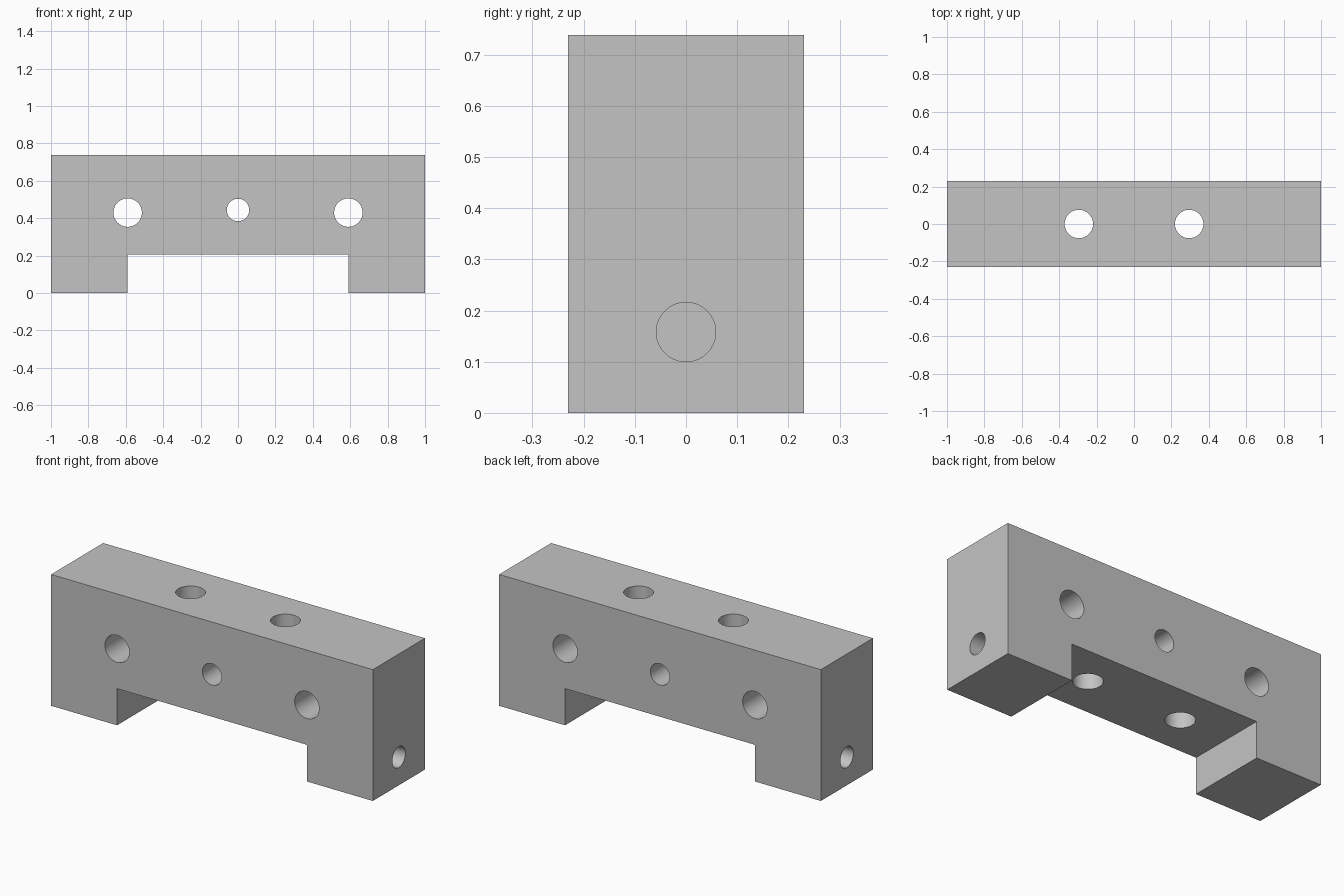
import bpy, bmesh
from math import pi, radians
from mathutils import Matrix, Vector

cube = bpy.data.objects.get("Cube")
if cube:
    bpy.data.objects.remove(cube, do_unlink=True)

HEIGHT, HALF_DEPTH = 0.738, 0.231
SLOT_X, SLOT_Z = 0.59, 0.206

grey = bpy.data.materials.new("plain grey")
grey.use_nodes = True
colour = (0.55, 0.55, 0.55, 1)
grey.diffuse_color = colour
grey.node_tree.nodes["Principled BSDF"].inputs["Base Color"].default_value = colour


def make_object(name, bm):
    bmesh.ops.recalc_face_normals(bm, faces=bm.faces)
    mesh = bpy.data.meshes.new(name)
    bm.to_mesh(mesh)
    bm.free()
    mesh.materials.append(grey)
    obj = bpy.data.objects.new(name, mesh)
    bpy.context.collection.objects.link(obj)
    return obj


def drill(bm, centre, axis, radius, length):
    turn = Vector((0, 0, 1)).rotation_difference(Vector(axis)).to_matrix().to_4x4()
    bmesh.ops.create_cone(bm, cap_ends=True, segments=64, radius1=radius, radius2=radius,
                          depth=length, matrix=Matrix.Translation(centre) @ turn)


# Bridge-shaped block: a front profile extruded along y
half = [(1, HEIGHT), (1, 0), (SLOT_X, 0), (SLOT_X, SLOT_Z)]
profile = half + [(-x, z) for x, z in reversed(half)]
bm = bmesh.new()
face = bm.faces.new([bm.verts.new((x, -HALF_DEPTH, z)) for x, z in profile])
walls = bmesh.ops.extrude_face_region(bm, geom=[face])
moved = [v for v in walls["geom"] if isinstance(v, bmesh.types.BMVert)]
bmesh.ops.translate(bm, verts=moved, vec=(0, 2 * HALF_DEPTH, 0))
block = make_object("bridge_block", bm)

# Drill bits for all holes
bm = bmesh.new()
drill(bm, (0, 0, 0.444), (0, 1, 0), 0.06, 1)              # small centre hole
for side in (-1, 1):
    drill(bm, (side * 0.59, 0, 0.43), (0, 1, 0), 0.076, 1)    # large front holes
    drill(bm, (side * 0.295, 0, 0.5), (0, 0, 1), 0.076, 1)    # vertical holes
    drill(bm, (side * 0.9, 0, 0.158), (1, 0, 0), 0.058, 0.3)  # blind end holes
bits = make_object("hole_cutter", bm)
bits.hide_render = True

# Cut the holes, then discard the cutter
cut = block.modifiers.new("holes", "BOOLEAN")
cut.operation = "DIFFERENCE"
cut.solver = "EXACT"
cut.object = bits
bpy.ops.object.select_all(action="DESELECT")
block.select_set(True)
bpy.context.view_layer.objects.active = block
bpy.ops.object.modifier_apply(modifier=cut.name)
bpy.data.objects.remove(bits, do_unlink=True)

# Smooth hole walls with crisp rims
bpy.ops.object.shade_smooth_by_angle(angle=radians(30))
